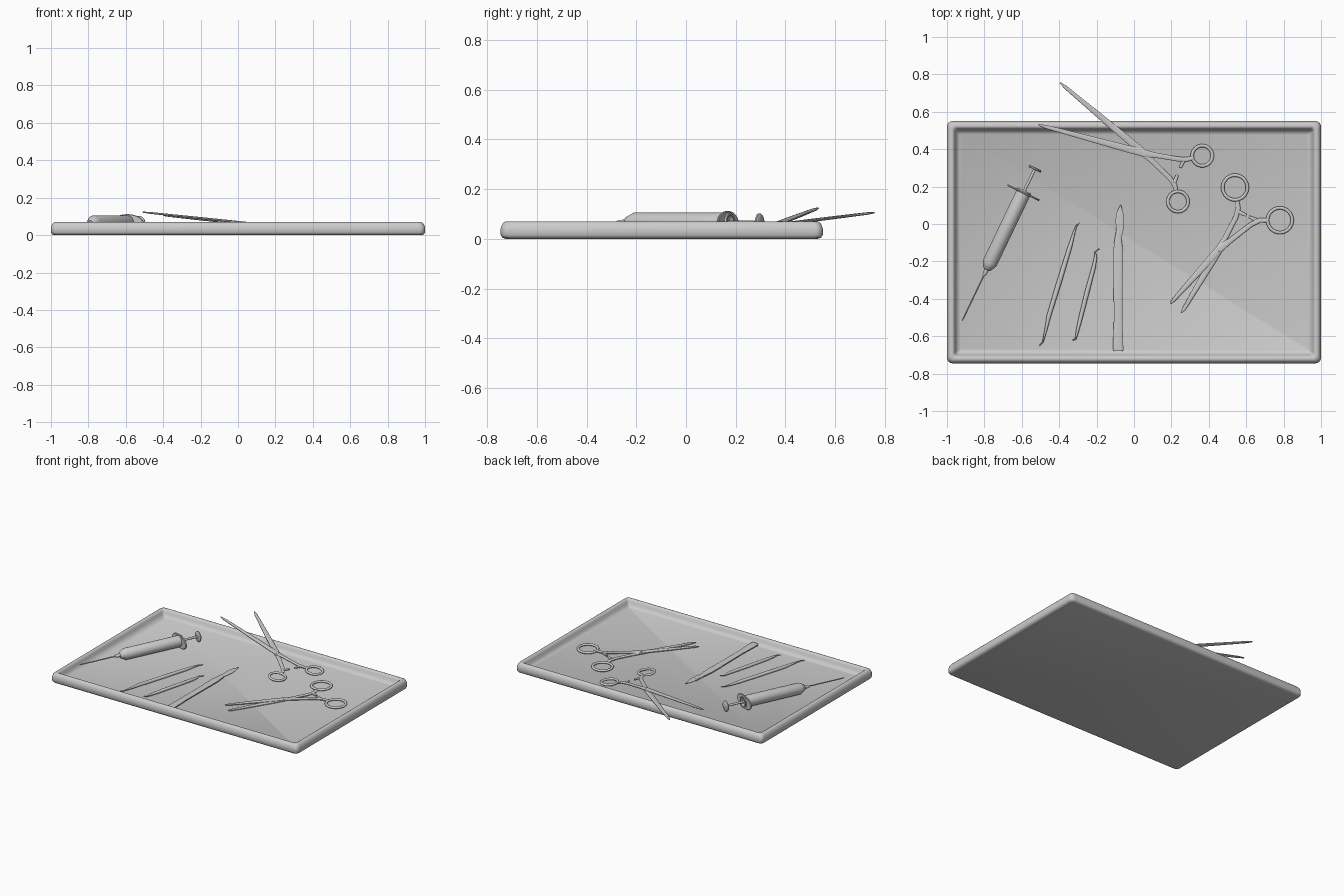
import bpy, bmesh, math
from mathutils import Vector

cube = bpy.data.objects.get("Cube")
if cube:
    bpy.data.objects.remove(cube)

steel = bpy.data.materials.new("brushed_grey")
steel.use_nodes = True
GREY = (0.6, 0.6, 0.6, 1)
steel.diffuse_color = GREY
steel.node_tree.nodes["Principled BSDF"].inputs["Base Color"].default_value = GREY
parts = []
FLOOR = 0.02


def loft(name, loops, closed=False):
    """Skin a list of vertex loops; cap the ends unless the sweep is closed."""
    bm = bmesh.new()
    rings = [[bm.verts.new(p) for p in loop] for loop in loops]
    n = len(rings[0])
    pairs = list(zip(rings, rings[1:])) + ([(rings[-1], rings[0])] if closed else [])
    for a, b in pairs:
        for i in range(n):
            j = (i + 1) % n
            bm.faces.new((a[i], a[j], b[j], b[i]))
    if not closed:
        bm.faces.new(rings[0])
        bm.faces.new(rings[-1])
    bmesh.ops.recalc_face_normals(bm, faces=bm.faces)
    mesh = bpy.data.meshes.new(name)
    bm.to_mesh(mesh)
    bm.free()
    mesh.materials.append(steel)
    obj = bpy.data.objects.new(name, mesh)
    bpy.context.collection.objects.link(obj)
    parts.append(obj)


def sweep(name, path, widths, heights, closed=False, axis=None, sides=12, power=1.0):
    """Sweep an ellipse (boxier for a lower power) along a path."""
    path = [Vector(p) for p in path]
    loops = []
    for k, p in enumerate(path):
        if axis:
            t = axis
        elif closed:
            t = path[(k + 1) % len(path)] - path[k - 1]
        else:
            d = [(path[i + 1] - path[i]).normalized()
                 for i in (k - 1, k) if 0 <= i < len(path) - 1]
            t = sum(d, Vector())
        side = Vector((t.y, -t.x, 0)).normalized()
        up = side.cross(t).normalized()
        w = widths[k] if isinstance(widths, (list, tuple)) else widths
        h = heights[k] if isinstance(heights, (list, tuple)) else heights
        loop = []
        for i in range(sides):
            a = math.tau * (i + 0.5) / sides
            c, s = math.cos(a), math.sin(a)
            loop.append(p + side * w * math.copysign(abs(c) ** power, c)
                        + up * h * math.copysign(abs(s) ** power, s))
        loops.append(loop)
    loft(name, loops, closed)


# Tray: rounded rectangles stacked along the rim section
def tray_loop(inset, z):
    hx, y0, y1 = 1 - inset, -0.745 + inset, 0.55 - inset
    r = max(0.03 - inset * 0.3, 0.008)
    corners = [(hx - r, y1 - r), (-hx + r, y1 - r), (-hx + r, y0 + r), (hx - r, y0 + r)]
    return [(x + r * math.cos(a), y + r * math.sin(a), z)
            for q, (x, y) in enumerate(corners)
            for a in [math.pi / 2 * (q + s / 6) for s in range(7)]]


rim = [(0.02, 0), (0.007, 0.004), (0, 0.015), (0, 0.04), (0.005, 0.056), (0.012, 0.066),
       (0.02, 0.07), (0.03, 0.07), (0.037, 0.066), (0.042, 0.056), (0.048, 0.04),
       (0.056, 0.028), (0.07, FLOOR)]
loft("tray", [tray_loop(*p) for p in rim])


# Syringe: stations measured from the needle tip along its axis
tip = Vector((-0.92, -0.52, 0.065))
axis = Vector((0.432, 0.902, 0)).normalized()


def turned(name, stations, sides=28):
    sweep(name, [tip + axis * s[0] for s in stations], [s[1] for s in stations],
          [s[-1] for s in stations], axis=axis, sides=sides)


turned("needle", [(0, 0.001), (0.02, 0.004), (0.3, 0.004)], 10)
turned("syringe_barrel", [(0.27, 0.008), (0.285, 0.011), (0.305, 0.013), (0.31, 0.022),
                          (0.345, 0.04), (0.775, 0.04), (0.775, 0.031), (0.70, 0.031)])
turned("syringe_flange", [(0.757, 0.092, 0.044), (0.76, 0.095, 0.047), (0.764, 0.095, 0.047),
                          (0.767, 0.092, 0.044), (0.767, 0.031), (0.75, 0.031)])
turned("plunger_rod", [(0.69, 0.008), (0.9, 0.008)], 12)
turned("plunger_cap", [(0.898, 0.032), (0.901, 0.037), (0.907, 0.037), (0.911, 0.032)])


# Ring-handled instruments: two crossing halves lying on a sloped or flat level
def clamp(name, pivot, halves, radius, level):
    def lift(x, y, dz=0.0):
        return (x, y, level(x) + dz)

    for label, ring, elbow, end, dz in halves:
        circle = [lift(ring[0] + radius * math.cos(math.tau * i / 40),
                       ring[1] + radius * math.sin(math.tau * i / 40)) for i in range(40)]
        sweep(f"{name}_{label}_ring", circle, 0.009, 0.008, closed=True)
        c, e, p, t = (Vector(v) for v in (ring, elbow, pivot, end))
        start = c + (e - c).normalized() * radius
        near = e.lerp(start, 0.3)
        far = e.lerp(p, 0.15)
        pts = [start, near, far, e.lerp(p, 0.7), p, p.lerp(t, 0.12), p.lerp(t, 0.5),
               p.lerp(t, 0.93), t]
        sweep(f"{name}_{label}_arm", [lift(v.x, v.y, dz) for v in pts],
              [0.011, 0.013, 0.013, 0.014, 0.02, 0.02, 0.016, 0.010, 0.004],
              [0.006] * 7 + [0.005, 0.003], power=0.7)
        # Ratchet tooth reaching from the elbow towards the other half
        other = [h for h in halves if h[0] != label][0]
        toward = (Vector(other[2]) - e).normalized()
        sweep(f"{name}_{label}_ratchet", [lift(*e), lift(*(e + toward * 0.045))],
              [0.011, 0.007], 0.005, power=0.7)
    px, py, pz = lift(*pivot)
    sweep(f"{name}_pivot", [(px, py, pz - 0.01), (px, py + 0.0001, pz + 0.01)],
          0.011, 0.011, axis=Vector((0, 0.0001, 1)), sides=16)


clamp("forceps", (0.455, -0.135),
      [("left", (0.78, 0.02), (0.655, 0.02), (0.195, -0.425), 0.003),
       ("right", (0.54, 0.195), (0.56, 0.065), (0.255, -0.475), -0.003)],
      0.066, lambda x: FLOOR + 0.01)
clamp("scissors", (0.055, 0.378),
      [("back", (0.365, 0.365), (0.265, 0.342), (-0.51, 0.53), 0.003),
       ("front", (0.235, 0.12), (0.215, 0.222), (-0.395, 0.755), -0.003)],
      0.054, lambda x: 0.067 - 0.104 * x)


# Scalpel: flat handle with a notched grip, then the blade
z = FLOOR + 0.01
handle = [(-0.68, 0.024), (-0.672, 0.029), (-0.62, 0.027), (-0.5, 0.023), (-0.27, 0.025)]
handle += [(-0.25 + 0.012 * i, 0.024 + 0.004 * (i % 2)) for i in range(11)]
handle += [(-0.10, 0.022), (-0.04, 0.012), (0.01, 0.01)]
sweep("scalpel_handle", [(-0.085, y, z) for y, w in handle], [w for y, w in handle],
      0.008, axis=Vector((0, 1, 0)), power=0.6)
blade = [(-0.083, -0.1, 0.012), (-0.076, -0.03, 0.02), (-0.076, 0.02, 0.024),
         (-0.075, 0.06, 0.018), (-0.073, 0.09, 0.007), (-0.071, 0.105, 0.001)]
sweep("scalpel_blade", [(x, y, z + 0.004) for x, y, w in blade], [b[2] for b in blade],
      0.003, axis=Vector((0, 1, 0)))


# Double-ended probes: slim rounded bodies with fine hooked tips
def probe(name, points):
    sweep(name, [(x, y, FLOOR + 0.012) for x, y, r in points], [p[2] for p in points],
          [min(p[2], 0.011) for p in points])


probe("long_probe", [(-0.505, -0.65, 0.002), (-0.487, -0.63, 0.004), (-0.472, -0.57, 0.007),
                     (-0.455, -0.49, 0.012), (-0.40, -0.31, 0.014), (-0.345, -0.13, 0.012),
                     (-0.322, -0.05, 0.007), (-0.308, -0.01, 0.004), (-0.29, 0.008, 0.002)])
probe("short_probe", [(-0.33, -0.622, 0.002), (-0.312, -0.615, 0.004), (-0.303, -0.575, 0.008),
                      (-0.29, -0.52, 0.011), (-0.25, -0.36, 0.013), (-0.215, -0.23, 0.011),
                      (-0.206, -0.18, 0.008), (-0.207, -0.15, 0.004), (-0.185, -0.132, 0.002)])

# Smooth shading with crisp edges
for obj in bpy.context.selected_objects:
    obj.select_set(False)
for obj in parts:
    obj.select_set(True)
bpy.context.view_layer.objects.active = parts[0]
bpy.ops.object.shade_smooth_by_angle(angle=math.radians(40))
